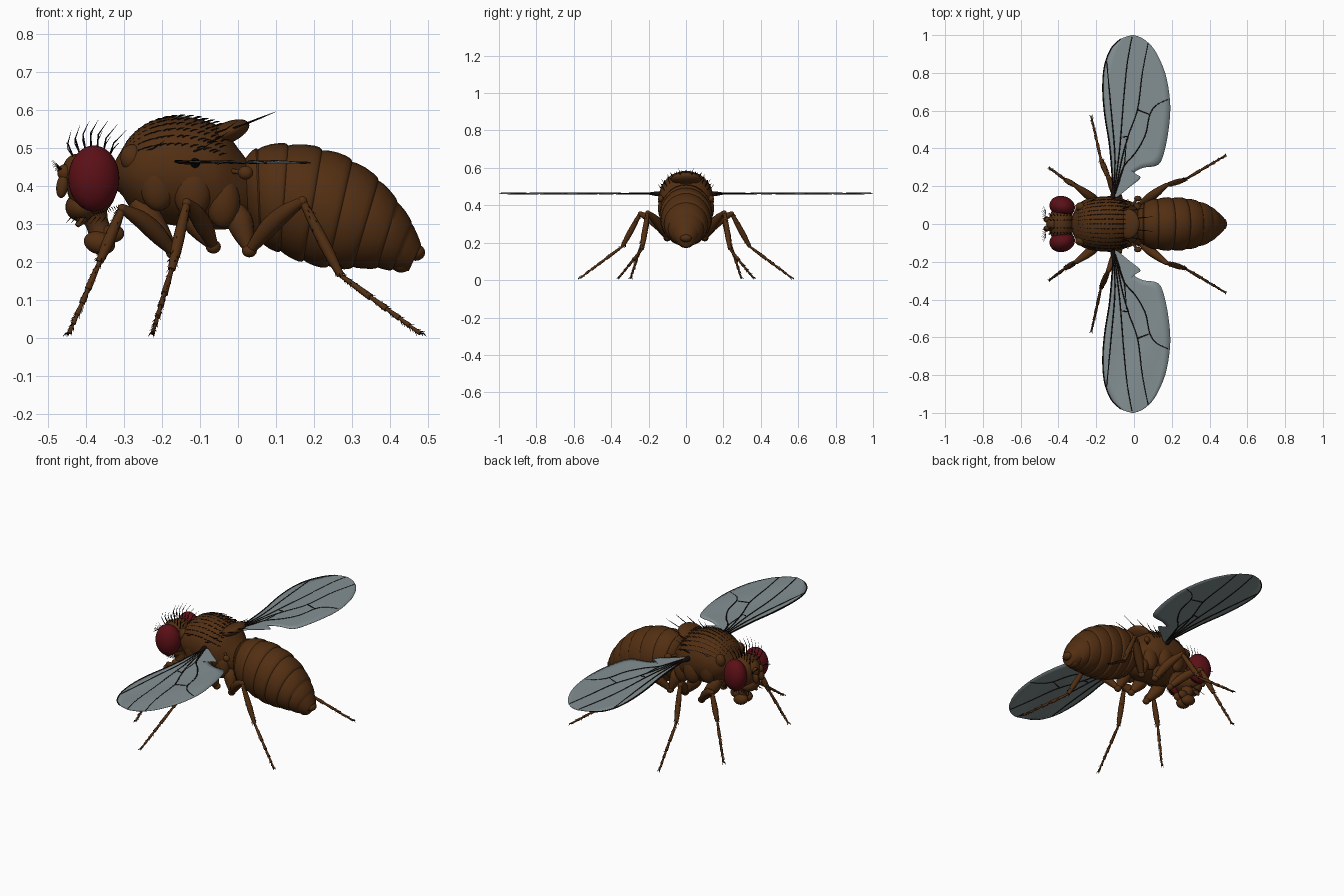
import bpy, bmesh, math, random
from mathutils import Vector, Matrix, Euler

random.seed(4)
cube = bpy.data.objects.get("Cube")
if cube:
    bpy.data.objects.remove(cube, do_unlink=True)


def material(name, rgb):
    m = bpy.data.materials.new(name)
    m.use_nodes = True
    m.diffuse_color = (*rgb, 1)
    bsdf = m.node_tree.nodes["Principled BSDF"]
    bsdf.inputs["Base Color"].default_value = (*rgb, 1)
    bsdf.inputs["Roughness"].default_value = 0.6
    return m


BROWN = material("body brown", (0.085, 0.028, 0.006))
RED = material("eye red", (0.105, 0.005, 0.008))
BLACK = material("bristle black", (0.008, 0.005, 0.004))
GREY = material("wing grey", (0.23, 0.28, 0.29))


def finish(bm, name, mat, angle=40):
    bmesh.ops.recalc_face_normals(bm, faces=bm.faces)
    me = bpy.data.meshes.new(name)
    bm.to_mesh(me)
    bm.free()
    me.materials.append(mat)
    me.shade_smooth()
    me.set_sharp_from_angle(angle=math.radians(angle))
    ob = bpy.data.objects.new(name, me)
    bpy.context.collection.objects.link(ob)
    return ob


def sample(keys, t):
    """Catmull-Rom through equal-length tuples, t from 0 to len - 1."""
    last = len(keys) - 1
    i = min(int(t), last - 1)
    f = t - i
    p = [keys[max(0, min(last, i + k))] for k in (-1, 0, 1, 2)]
    return [b + 0.5 * f * (c - a + f * (2*a - 5*b + 4*c - d + f * (3*b - a - 3*c + d)))
            for a, b, c, d in zip(*p)]


def loft(bm, rings):
    rows = [[bm.verts.new(p) for p in ring] for ring in rings]
    n = len(rows[0])
    for a, b in zip(rows, rows[1:]):
        for i in range(n):
            bm.faces.new((a[i], a[(i + 1) % n], b[(i + 1) % n], b[i]))
    bm.faces.new(rows[0])
    bm.faces.new(rows[-1][::-1])


def tube(bm, pts, radii, n=8):
    pts = [Vector(p) for p in pts]
    rings = []
    for i, p in enumerate(pts):
        d = (pts[min(i + 1, len(pts) - 1)] - pts[max(i - 1, 0)]).normalized()
        u = d.cross(Vector((0.31, 0.2, 0.93))).normalized()
        v = d.cross(u)
        rings.append([p + radii[i] * (u * math.cos(k * math.tau / n) + v * math.sin(k * math.tau / n))
                      for k in range(n)])
    loft(bm, rings)


def limb(bm, a, b, radii, bow=0.0):
    """Tapered, slightly bowed leg piece."""
    a, b = Vector(a), Vector(b)
    keys = [(r,) for r in radii]
    ts = [i / 10 for i in range(11)]
    tube(bm, [a.lerp(b, t) + Vector((0, 0, bow * math.sin(math.pi * t))) for t in ts],
         [sample(keys, t * (len(keys) - 1))[0] for t in ts], 10)


def ball(bm, loc, size, rot=(0, 0, 0), u=24, v=16):
    bmesh.ops.create_uvsphere(bm, u_segments=u, v_segments=v, radius=1,
                              matrix=Matrix.LocRotScale(Vector(loc), Euler(rot), Vector(size)))


def bristle(bm, p, d, length, r=0.002, bend=(0, 0, 0)):
    p, d = Vector(p), Vector(d).normalized() * length
    tube(bm, [p, p + d * 0.5, p + d + Vector(bend) * length], [r, r * 0.75, r * 0.1], 4)


def ring_point(key, a, scale=1.0):
    xt, zt, xb, zb, w = key
    top, c = Vector((xt, 0, zt)), Vector(((xt + xb) / 2, 0, (zt + zb) / 2))
    return c + scale * ((top - c) * math.cos(a) + Vector((0, w * math.sin(a), 0)))


def ring(key, scale=1.0, n=32):
    return [ring_point(key, i * math.tau / n, scale) for i in range(n)]


# Abdomen: overlapping segments; keys are top x, z, bottom x, z, half width
ABDOMEN = [(0.01, 0.46, 0.03, 0.3, 0.07), (0.05, 0.5, 0.06, 0.25, 0.115), (0.13, 0.512, 0.11, 0.225, 0.135),
           (0.22, 0.5, 0.17, 0.2, 0.14), (0.3, 0.47, 0.235, 0.185, 0.137), (0.37, 0.42, 0.3, 0.183, 0.122),
           (0.42, 0.362, 0.365, 0.183, 0.1), (0.458, 0.305, 0.405, 0.178, 0.072), (0.483, 0.245, 0.45, 0.176, 0.04)]
bm = bmesh.new()
rings = []
for i in range(len(ABDOMEN) - 1):
    for f, s in ((0.03, 0.965), (0.2, 0.99), (0.5, 1.01), (0.8, 1.015), (0.95, 1.005), (1.0, 0.985)):
        rings.append(ring(sample(ABDOMEN, i + f), s))
loft(bm, rings)
ball(bm, (0.468, 0, 0.225), (0.025, 0.032, 0.022))
ball(bm, (0.43, 0, 0.192), (0.025, 0.035, 0.02))
finish(bm, "abdomen", BROWN)

# Thorax with shield behind it and side plates
THORAX = [(-0.33, 0.455, -0.33, 0.4, 0.03), (-0.31, 0.49, -0.305, 0.375, 0.085), (-0.28, 0.535, -0.285, 0.345, 0.115),
          (-0.23, 0.57, -0.25, 0.315, 0.135), (-0.16, 0.584, -0.19, 0.3, 0.145), (-0.09, 0.573, -0.12, 0.29, 0.143),
          (-0.04, 0.55, -0.06, 0.285, 0.13), (0.0, 0.5, -0.01, 0.29, 0.1), (0.03, 0.46, 0.03, 0.31, 0.07)]
bm = bmesh.new()
loft(bm, [ring(sample(THORAX, i / 4)) for i in range(4 * (len(THORAX) - 1) + 1)])
for s in (1, -1):
    ball(bm, (-0.21, s * 0.105, 0.41), (0.05, 0.035, 0.075))
    ball(bm, (-0.12, s * 0.115, 0.385), (0.05, 0.035, 0.07))
    ball(bm, (-0.04, s * 0.09, 0.36), (0.045, 0.035, 0.07))
    ball(bm, (-0.28, s * 0.09, 0.475), (0.03, 0.025, 0.035))
finish(bm, "thorax", BROWN)
bm = bmesh.new()
ball(bm, (-0.03, 0, 0.54), (0.064, 0.08, 0.028), (0, -0.4, 0))
finish(bm, "thorax_shield", BROWN)

# Balancers behind the wings
for s, side in ((1, "far"), (-1, "near")):
    bm = bmesh.new()
    limb(bm, (-0.02, s * 0.09, 0.44), (0.015, s * 0.13, 0.435), (0.008, 0.006, 0.008))
    ball(bm, (0.02, s * 0.135, 0.435), (0.02, 0.015, 0.018), u=12, v=8)
    finish(bm, "balancer_" + side, BROWN)

# Head, face and mouthparts
bm = bmesh.new()
ball(bm, (-0.385, 0, 0.41), (0.068, 0.105, 0.09))
ball(bm, (-0.425, 0, 0.43), (0.04, 0.045, 0.055))
ball(bm, (-0.41, 0, 0.345), (0.045, 0.065, 0.04))
finish(bm, "head", BROWN)
bm = bmesh.new()
limb(bm, (-0.385, 0, 0.34), (-0.355, 0, 0.255), (0.04, 0.03, 0.035))
for s in (1, -1):
    ball(bm, (-0.365, s * 0.022, 0.25), (0.042, 0.03, 0.03), (0, 0.25, 0))
    ball(bm, (-0.33, s * 0.02, 0.275), (0.03, 0.018, 0.024))
    limb(bm, (-0.4, s * 0.03, 0.325), (-0.425, s * 0.04, 0.295), (0.008, 0.012, 0.006))
finish(bm, "mouthparts", BROWN)
for s, side in ((1, "far"), (-1, "near")):
    bm = bmesh.new()
    ball(bm, (-0.38, s * 0.093, 0.42), (0.068, 0.055, 0.087), (0, 0, -s * 0.25), 32, 20)
    finish(bm, "eye_" + side, RED)
    bm = bmesh.new()
    ball(bm, (-0.458, s * 0.022, 0.435), (0.018, 0.016, 0.022), u=16, v=10)
    ball(bm, (-0.463, s * 0.025, 0.4), (0.016, 0.016, 0.032), (0, 0.15, 0), 16, 10)
    finish(bm, "antenna_" + side, BROWN)

# Bristles on the head
bm = bmesh.new()
for s in (1, -1):
    for i in range(7):
        x = -0.435 + i * 0.016
        z = 0.478 + 0.025 * math.sin(math.pi * i / 6)
        bristle(bm, (x, s * 0.045, z), (-0.4 + i * 0.12, s * 0.25, 1), 0.075, 0.0025, (0.3, 0, 0))
        bristle(bm, (x, s * 0.02, z), (-0.7 + i * 0.2, s * 0.1, 1), 0.045, 0.002, (0.2, 0, 0))
    for i in range(8):
        bristle(bm, (-0.44 + i * 0.013, s * (0.04 + 0.003 * i), 0.318), (-0.5, s * 0.5, -0.6), 0.028, 0.0015)
        bristle(bm, (-0.465, s * (0.03 + 0.005 * i), 0.445), (-0.7, s * 0.2 * i, 0.7 - 0.15 * i), 0.035, 0.0013)
    for i in range(12):
        bristle(bm, (-0.315 - 0.006 * i, s * 0.085, 0.35 - 0.002 * i), (0.3, s, -0.5), 0.025, 0.0013)
finish(bm, "head_bristles", BLACK)

# Rows of short bristles on the back, long ones at the rear
bm = bmesh.new()
for i in range(17):
    for j in range(-6, 7):
        a = j * 0.18
        key = sample(THORAX, 1.6 + i * 0.27 + random.uniform(-0.05, 0.05))
        bristle(bm, ring_point(key, a, 0.995), (1, 0.3 * math.sin(a), 0.45), 0.021, 0.0021, (0.1, 0, -0.15))
for s in (1, -1):
    bristle(bm, (0.01, s * 0.03, 0.56), (1, s * 0.1, 0.4), 0.1, 0.003)
    bristle(bm, (-0.02, s * 0.07, 0.55), (1, s * 0.2, 0.35), 0.09, 0.003)
    for x, y, z in ((-0.06, 0.08, 0.54), (-0.08, 0.11, 0.515), (-0.12, 0.13, 0.49), (-0.25, 0.115, 0.49)):
        bristle(bm, (x, s * y, z), (1, s * 0.4, 0.35), 0.065, 0.0027, (0, 0, 0.15))
finish(bm, "thorax_bristles", BLACK)

# Legs: hip, trochanter, knee, ankle, foot on the +y side
LEGS = {"fore": [(-0.27, 0.07, 0.36), (-0.17, 0.1, 0.225), (-0.305, 0.2, 0.34), (-0.365, 0.235, 0.2), (-0.445, 0.295, 0.012)],
        "middle": [(-0.14, 0.07, 0.35), (-0.065, 0.1, 0.24), (-0.135, 0.245, 0.355), (-0.175, 0.34, 0.18), (-0.225, 0.565, 0.012)],
        "hind": [(-0.01, 0.06, 0.35), (0.03, 0.1, 0.23), (0.17, 0.205, 0.36), (0.27, 0.235, 0.165), (0.48, 0.36, 0.012)]}
for s, side in ((1, "far"), (-1, "near")):
    for name, joints in LEGS.items():
        hip, troch, knee, ankle, foot = [Vector((x, s * y, z)) for x, y, z in joints]
        bm = bmesh.new()
        limb(bm, hip, troch, (0.022, 0.036, 0.028, 0.014))
        ball(bm, troch, (0.02, 0.02, 0.018), u=12, v=8)
        limb(bm, troch, knee, (0.014, 0.024, 0.022, 0.013), 0.015)
        ball(bm, knee, (0.013, 0.013, 0.013), u=12, v=8)
        limb(bm, knee, ankle, (0.01, 0.014, 0.015, 0.01))
        for i in range(5):
            a, b = (0, 0.38, 0.58, 0.74, 0.87, 1)[i:i + 2]
            r = 0.009 - 0.0008 * i
            limb(bm, ankle.lerp(foot, a), ankle.lerp(foot, b), (r * 0.65, r * 0.85, r))
        finish(bm, f"{name}_leg_{side}", BROWN)
        # Fine hairs and claws
        bm = bmesh.new()
        for a, b, r in ((knee, ankle, 0.01), (ankle, foot, 0.004)):
            d = (b - a).normalized()
            for i in range(28):
                out = Vector([random.uniform(-1, 1) for _ in range(3)]).cross(d).normalized()
                bristle(bm, a.lerp(b, (i + 0.5) / 28) + out * r, d + out * 0.6, 0.014, 0.0014)
        out = Vector((foot.x - ankle.x, foot.y - ankle.y, 0)).normalized()
        for k in (-1, 1):
            bristle(bm, foot, out + Vector((-out.y, out.x, 0)) * 0.6 * k, 0.017, 0.003, (0, 0, -0.5))
        finish(bm, f"{name}_leg_hairs_{side}", BLACK)

# Wings: leading and trailing edges as (x, y), plus veins
LEAD = [(-0.11, 0.14), (-0.115, 0.25), (-0.13, 0.42), (-0.155, 0.58), (-0.165, 0.72), (-0.155, 0.84), (-0.12, 0.93), (-0.07, 0.98), (-0.01, 1.0)]
TRAIL = [(-0.09, 0.14), (-0.03, 0.19), (0.035, 0.245), (0.0, 0.27), (0.05, 0.298), (0.13, 0.315), (0.165, 0.4),
         (0.188, 0.54), (0.19, 0.66), (0.165, 0.8), (0.11, 0.92), (0.05, 0.98), (0.0, 1.0)]
VEINS = [LEAD[:-1],
         [(-0.11, 0.16), (-0.1, 0.35), (-0.12, 0.6), (-0.145, 0.86)],
         [(-0.105, 0.16), (-0.075, 0.4), (-0.055, 0.65), (-0.035, 0.85), (-0.01, 0.99)],
         [(-0.1, 0.16), (-0.06, 0.36), (-0.025, 0.48), (0.02, 0.61), (0.045, 0.8), (0.075, 0.955)],
         [(-0.1, 0.16), (-0.055, 0.3), (0.01, 0.38), (0.06, 0.47), (0.085, 0.58), (0.12, 0.63), (0.18, 0.66)],
         [(-0.06, 0.46), (-0.03, 0.465)], [(0.02, 0.605), (0.085, 0.58)],
         [(-0.1, 0.16), (-0.07, 0.25), (-0.05, 0.32), (-0.04, 0.45)]]


def wing_z(x, y):
    return 0.463 + 0.0025 * math.sin(26 * x + 9 * y) * min(1, max(0, y - 0.3) * 3)


for s, side in ((1, "far"), (-1, "near")):
    bm = bmesh.new()
    rows = []
    for i in range(49):
        lx, ly = sample(LEAD, i / 48 * (len(LEAD) - 1))
        tx, ty = sample(TRAIL, i / 48 * (len(TRAIL) - 1))
        row = []
        for j in range(11):
            x, y = lx + (tx - lx) * j / 10, ly + (ty - ly) * j / 10
            row.append(bm.verts.new((x, s * y, wing_z(x, y))))
        rows.append(row)
    for a, b in zip(rows, rows[1:]):
        for j in range(10):
            bm.faces.new((a[j], a[j + 1], b[j + 1], b[j]))
    wing = finish(bm, "wing_" + side, GREY)
    thick = wing.modifiers.new("thickness", "SOLIDIFY")
    thick.thickness, thick.offset = 0.002, 0
    bm = bmesh.new()
    for k, vein in enumerate(VEINS):
        n = 8 * (len(vein) - 1)
        pts = [sample(vein, i / 8) for i in range(n + 1)]
        tube(bm, [(x, s * y, wing_z(x, y)) for x, y in pts],
             [(0.0045 if k < 2 else 0.004) * (1 - 0.35 * i / n) for i in range(n + 1)], 6)
    limb(bm, (-0.115, s * 0.12, 0.46), (-0.108, s * 0.2, 0.463), (0.014, 0.012, 0.006))
    finish(bm, "wing_veins_" + side, BLACK)
